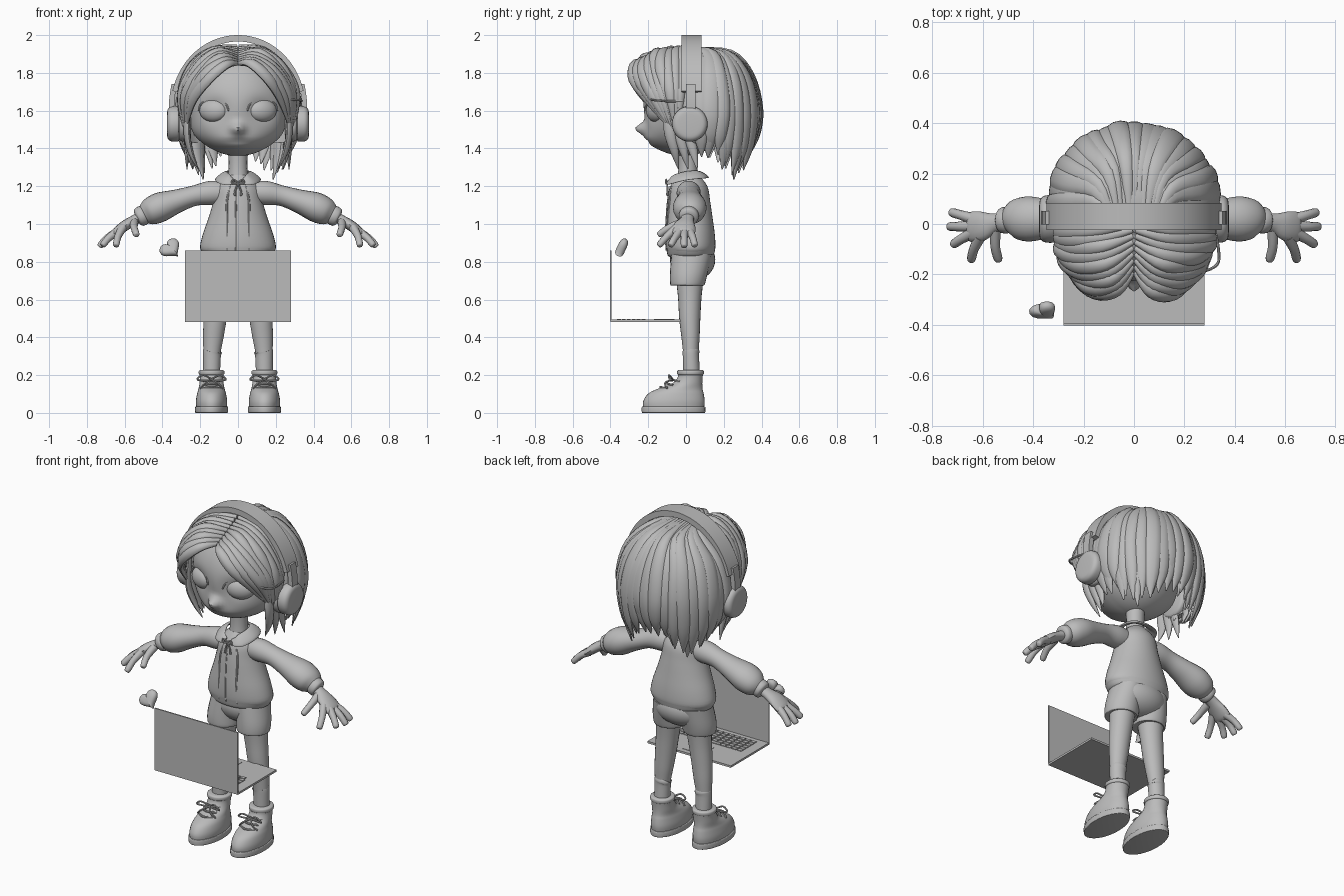
import bpy, bmesh, random
from math import sin, cos, pi, radians, sqrt, exp
from mathutils import Vector, Euler

random.seed(4)
if "Cube" in bpy.data.objects:
    bpy.data.objects.remove(bpy.data.objects["Cube"])

grey = bpy.data.materials.new("plain_grey")
grey.use_nodes = True
grey.diffuse_color = (0.5, 0.5, 0.5, 1)
grey.node_tree.nodes["Principled BSDF"].inputs["Base Color"].default_value = (0.5, 0.5, 0.5, 1)
SIDES = (("left", 1), ("right", -1))


def finish(name, bm, angle=40):
    bmesh.ops.recalc_face_normals(bm, faces=bm.faces)
    mesh = bpy.data.meshes.new(name)
    bm.to_mesh(mesh)
    bm.free()
    mesh.materials.append(grey)
    ob = bpy.data.objects.new(name, mesh)
    bpy.context.collection.objects.link(ob)
    bpy.ops.object.select_all(action="DESELECT")
    ob.select_set(True)
    bpy.context.view_layer.objects.active = ob
    bpy.ops.object.shade_smooth_by_angle(angle=radians(angle))


def spline(vals, steps):
    """Catmull-Rom resampling of a list of vectors."""
    out = []
    for i in range(len(vals) - 1):
        p0, p1, p2, p3 = (vals[max(0, min(len(vals) - 1, i + k))] for k in (-1, 0, 1, 2))
        for j in range(steps):
            t = j / steps
            out.append(p1 + (p2 - p0) * (t / 2) + (2 * p0 - 5 * p1 + 4 * p2 - p3) * (t * t / 2)
                       + (3 * p1 - p0 - 3 * p2 + p3) * (t ** 3 / 2))
    return out + [vals[-1]]


def sweep(name, pts, radii, side=1, steps=4, sides=16, ref=(0, 1, 0), centre=None, box=False, level=False):
    """Sweep an oval, box or level section; the second radius points along ref or away from centre."""
    pts = spline([Vector((p[0] * side, p[1], p[2])) for p in pts], steps)
    radii = [Vector(r) if isinstance(r, tuple) else Vector((r, r)) for r in radii]
    radii = spline(radii, steps)
    n = 4 if box else sides
    bm, rings = bmesh.new(), []
    for i, (p, r) in enumerate(zip(pts, radii)):
        t = (pts[min(i + 1, len(pts) - 1)] - pts[max(i - 1, 0)]).normalized()
        if level:
            t = Vector((0, 0, 1))
        up = p - Vector(centre) if centre else Vector(ref)
        up = (up - t * up.dot(t)).normalized()
        wide = t.cross(up)
        k = sqrt(2) if box else 1
        ring = []
        for j in range(n):
            a = 2 * pi * (j + 0.5 * box) / n
            ring.append(bm.verts.new(p + wide * (cos(a) * k * max(r[0], .001)) + up * (sin(a) * k * max(r[1], .001))))
        rings.append(ring)
    for a, b in zip(rings, rings[1:]):
        for j in range(n):
            bm.faces.new((a[j], a[(j + 1) % n], b[(j + 1) % n], b[j]))
    bm.faces.new(rings[0])
    bm.faces.new(rings[-1])
    finish(name, bm)


def ball(name, loc, size, rot=(0, 0, 0), shape=None, seg=32):
    """Ellipsoid, with an optional shaping function on its mesh."""
    bm = bmesh.new()
    bmesh.ops.create_uvsphere(bm, u_segments=seg, v_segments=seg // 2, radius=1)
    turn = Euler(rot).to_matrix()
    for v in bm.verts:
        v.co = turn @ (v.co * Vector(size)) + Vector(loc)
    if shape:
        shape(bm)
    finish(name, bm)


def box(name, lo, hi):
    mid = [(a + b) / 2 for a, b in zip(lo, hi)]
    bm = bmesh.new()
    bmesh.ops.create_cube(bm, size=1)
    for v in bm.verts:
        v.co = Vector([m + c * (b - a) for m, c, a, b in zip(mid, v.co, lo, hi)])
    finish(name, bm)


# Head with jaw, nose and mouth crease
def shape_face(bm):
    for v in bm.verts:
        x, y, z = v.co
        v.co.x *= 1 + .1 * exp(-((z - 1.46) / .08) ** 2)
        if y < 0:
            v.co.y -= 0.05 * exp(-((z - 1.43) / .065) ** 2 - (x / .15) ** 2)
            v.co.y -= 0.058 * exp(-((z - 1.505) / .03) ** 2 - (x / .034) ** 2)
            v.co.y += 0.012 * exp(-((z - 1.435) / .008) ** 2 - (x / .06) ** 2)
            v.co.y += 0.03 * exp(-((z - 1.6) / .06) ** 2 - ((abs(x) - .13) / .07) ** 2)


ball("head", (0, 0, 1.63), (.26, .225, .27), shape=shape_face, seg=96)
sweep("neck", [(0, .01, 1.2), (0, .01, 1.3), (0, .01, 1.42)], [.06, .05, .055])
for n, s in SIDES:
    ball(n + "_eye", (s * .13, -.16, 1.6), (.078, .045, .06), (0, 0, s * .4))
    lid = [(.13 + .08 * cos(a), -.18 + .04 * cos(a) + .012 * sin(a), 1.6 + .062 * sin(a))
           for a in [radians(d) for d in range(0, 181, 30)]]
    sweep(n + "_eyelid", lid, [.004, .005, .006, .006, .006, .005, .004], s, sides=8)


# Hair: cap, back locks, swept fringe and side locks
def open_face(bm):
    gone = [v for v in bm.verts if v.co.y < -.46 * (v.co.z - 1.4) or v.co.z < 1.41]
    bmesh.ops.delete(bm, geom=gone, context="VERTS")


MID = Vector((0, .09, 1.6))
ball("hair_cap", MID, (.31, .285, .335), shape=open_face, seg=48)


def on_hair(phi, theta, grow=1):
    return MID + Vector((.318 * cos(theta) * sin(phi), .292 * cos(theta) * cos(phi), .345 * sin(theta))) * grow


for layer, count, grow in ((0, 21, 1.0), (1, 12, .95)):
    for i in range(count):
        deg = -102 + 204 * i / (count - 1)
        phi = radians(deg)
        lift = grow + random.uniform(-.015, .022)
        path = [Vector((.1 * sin(phi), .03, 1.925 - .02 * layer))]
        path += [on_hair(phi + random.uniform(-.03, .03), radians(d), lift) for d in (60, 32, 2)]
        d = Vector((.318 * sin(phi), .292 * cos(phi), 0))
        # Locks are longest behind the ears and shorter at the nape
        drop = .21 + .13 * exp(-((abs(deg) - 48) / 24) ** 2) + random.uniform(-.03, .03)
        path += [MID + d * (.96 * lift) + Vector((0, 0, -.55 * drop)), MID + d * .84 * lift + Vector((0, 0, -drop))]
        w = random.uniform(.9, 1.2)
        sweep(f"hair_back_lock_{layer}_{i}", path,
              [(.014, .012), (.03 * w, .018), (.044 * w, .023), (.048 * w, .025), (.038 * w, .02), (.003, .003)],
              centre=MID, sides=10)

front = [(.005, -.19, 1.85), (.07, -.265, 1.845), (.16, -.275, 1.77), (.235, -.2, 1.66), (.27, -.1, 1.52)]
rear = [(.005, 0, 1.94), (.13, -.02, 1.915), (.235, -.03, 1.835), (.30, -.035, 1.69), (.295, -.04, 1.48)]
for n, s in SIDES:
    for k in range(9):
        t = k / 8
        path = [Vector(a).lerp(Vector(b), t) for a, b in zip(front, rear)]
        for j in (1, 2, 3):
            bulge = (path[j] - Vector((0, 0, 1.62))).normalized()
            path[j] += bulge * (.03 * sin(pi * t) + random.uniform(-.008, .008))
        sweep(f"{n}_fringe_lock_{k}", path,
              [(.012, .012), (.028, .022), (.034, .024), (.03, .02), (.004, .004)], s, 5, 10, centre=(0, 0, 1.62))
    for k in range(3):
        y = -.09 + .05 * k
        sweep(f"{n}_side_lock_{k}", [(.26, y, 1.66), (.272, y, 1.5), (.25 + .01 * k, y + .03, 1.38),
              (.21 + .03 * k, y + .05, 1.29)], [(.02, .012), (.03, .016), (.022, .014), (.002, .002)],
              s, centre=(0, 0, 1.5), sides=10)
sweep("stray_lock", [(.32, -.02, 1.65), (.335, -.1, 1.65), (.33, -.16, 1.655), (.27, -.188, 1.66), (.2, -.18, 1.67)],
      [.005, .006, .006, .005, .003], sides=8)

# Headphones
arch = [(.341 * cos(a), .03, 1.61 + .373 * sin(a)) for a in [radians(d) for d in range(14, 167, 8)]]
sweep("headphone_band", arch, [(.017, .053)] * len(arch), box=True)
for n, s in SIDES:
    sweep(n + "_headphone_arm", [(.338, .025, 1.74), (.35, .025, 1.66), (.352, .025, 1.58)],
          [(.014, .026)] * 3, s, box=True)
    for part, xs, rs in (("cushion", (.25, .262, .3, .312), (.075, .092, .092, .08)),
                         ("cup", (.314, .32, .355, .372, .376), (.088, .094, .092, .076, .05))):
        sweep(f"{n}_headphone_{part}", [(x, .02, 1.53) for x in xs], rs, s, sides=32)

# Jacket with front opening, hem, sleeves and cuffs
sweep("jacket", [(0, .025, .835), (0, .025, .87), (0, .022, .94), (0, .018, 1.03), (0, .015, 1.12),
      (0, .015, 1.2), (0, .012, 1.26)],
      [(.17, .115), (.2, .13), (.188, .131), (.157, .123), (.13, .113), (.112, .098), (.05, .055)], sides=40, level=True)
sweep("jacket_hem", [(0, .025, .825), (0, .025, .835), (0, .025, .87)], [(.16, .11), (.18, .122), (.2, .13)], sides=40)
for part, x, r in (("right_placket", -.058, .006), ("zip", -.01, .005), ("left_placket", .058, .006)):
    inset = abs(x) * .2
    sweep(part, [(x * .7, inset - .083, 1.2), (x, inset - .098, 1.12), (x, inset - .105, 1.03),
          (x, inset - .109, .94), (x, inset - .105, .86)], [r] * 5, sides=8)
for n, s in SIDES:
    sweep(n + "_sleeve", [(.05, .012, 1.165), (.14, .014, 1.165), (.23, .018, 1.15), (.32, .02, 1.122),
          (.41, .02, 1.09), (.47, .02, 1.062), (.505, .015, 1.045)],
          [.055, .064, (.054, .058), (.062, .072), (.078, .089), (.07, .078), .045], s, sides=24)
    sweep(n + "_cuff", [(.49, .015, 1.053), (.5, .015, 1.048), (.525, .015, 1.035), (.535, .015, 1.03)],
          [.04, .052, .05, .035], s, sides=24)
    sweep(n + "_collar", [(.022, -.092, 1.222), (.065, -.075, 1.235), (.09, 0, 1.255), (.065, .072, 1.262),
          (-.005, .092, 1.262)], [(.018, .006), (.036, .009), (.038, .009), (.036, .009), (.034, .009)],
          s, 6, centre=(0, .01, 1.13))
    # Neck bow
    sweep(n + "_bow_loop", [(0, -.1, 1.22), (.025, -.105, 1.235), (.03, -.105, 1.215), (0, -.1, 1.215)],
          [.005] * 4, s, sides=8)
    sweep(n + "_bow_tail", [(0, -.1, 1.215), (.014, -.098, 1.18), (.018, -.1, 1.15)], [.005, .005, .007], s, sides=8)

    # Hand and fingers
    sweep(n + "_palm", [(.5, .01, 1.045), (.55, .005, 1.02), (.6, -.008, .99), (.645, -.012, .955), (.66, -.012, .945)],
          [(.03, .036), (.027, .037), (.028, .058), (.024, .06), (.01, .045)], s)
    tips = (((.55, -.02, 1.01), (.55, -.09, .98), (.538, -.14, .945)),
            ((.61, -.05, .98), (.635, -.1, .935), (.645, -.14, .89)),
            ((.64, -.035, .96), (.685, -.06, .925), (.715, -.08, .89)),
            ((.645, -.008, .955), (.695, -.01, .925), (.73, -.01, .885)),
            ((.635, .02, .96), (.685, .035, .93), (.722, .046, .89)))
    for finger, path in zip(("thumb", "index", "middle", "ring", "little"), tips):
        end = Vector(path[-1]) + (Vector(path[-1]) - Vector(path[-2])) * .15
        sweep(f"{n}_{finger}_finger", [*path, end], [.023, .019, .017, .005], s, sides=10, ref=(0, 0, 1))

    # Shorts, legs and socks
    sweep(n + "_shorts_leg", [(.098, .008, .675), (.098, .008, .682), (.096, .015, .74), (.082, .03, .84)],
          [(.086, .084), (.094, .092), (.095, .1), (.09, .108)], s, sides=24, level=True)
    sweep(n + "_leg", [(.095, .02, .76), (.108, .02, .62), (.121, .02, .5), (.131, .024, .4), (.139, .026, .3),
          (.14, .03, .18)], [(.078, .08), (.067, .063), (.061, .056), (.054, .048), (.044, .04), (.042, .04)],
          s, sides=24)
    sweep(n + "_sock", [(.14, .03, .19), (.138, .026, .3), (.135, .026, .325), (.134, .025, .33)],
          [.044, (.047, .043), (.05, .045), (.045, .04)], s, sides=24)

    # Boot, sole and laces
    sweep(n + "_boot", [(.14, -.066, .02), (.14, -.064, .06), (.14, -.054, .1), (.14, -.034, .125), (.14, .006, .155),
          (.14, .022, .19), (.14, .024, .22)],
          [(.08, .16), (.083, .163), (.077, .148), (.07, .122), (.064, .08), (.062, .066), (.066, .068)],
          s, sides=32, level=True)
    sweep(n + "_boot_collar", [(.14, .024, z) for z in (.2, .205, .222, .228)],
          [(.06, .062), (.067, .07), (.067, .07), (.055, .06)], s, sides=32)
    sweep(n + "_sole", [(.14, -.066, z) for z in (0, .004, .03, .034)],
          [(.083, .163), (.087, .168), (.087, .168), (.082, .162)], s, sides=32)
    for k in range(3):
        y, z = -.135 + .036 * k, .137 + .018 * k
        sweep(f"{n}_lace_{k}", [(.095, y + .03, z - .008), (.14, y, z), (.185, y + .03, z - .008)], [.006] * 3, s, sides=8)
    for k in (-1, 1):
        sweep(f"{n}_lace_loop_{k}", [(.14, -.07, .178), (.14 + k * .045, -.09, .2), (.14 + k * .075, -.085, .175),
              (.14, -.07, .172)], [.005] * 4, s, sides=8)
        sweep(f"{n}_lace_end_{k}", [(.14, -.07, .175), (.14 + k * .03, -.11, .16), (.14 + k * .06, -.1, .13)],
              [.005] * 3, s, sides=8)
ball("shorts_seat", (0, .035, .81), (.172, .12, .11))

# Laptop
box("laptop_lid", (-.28, -.403, .49), (.28, -.395, .86))
box("laptop_base", (-.28, -.4, .482), (.28, -.03, .494))
for row in range(6):
    y, edge = -.365 + .026 * row, -.22
    while edge < .2:
        wide = .13 if row == 5 and abs(edge + .07) < .02 else .03
        box("laptop_key", (edge, y, .493), (min(edge + wide, .22), y + .02, .498))
        edge += wide + .007
box("laptop_touchpad", (-.07, -.17, .493), (.07, -.06, .496))

# Floating heart: stacked outlines swelling in the middle
bm, rings = bmesh.new(), []
tilt = Euler((radians(-25), 0, 0)).to_matrix() @ Euler((0, radians(-42), 0)).to_matrix()
tilt = Euler((radians(-25), 0, 0)).to_matrix() @ Euler((0, radians(-42), 0)).to_matrix()
for k in range(9):
    a = pi * (k + .4) / 8.8 - pi / 2
    grow = .0037 * sqrt(cos(a))
    ring = []
    for j in range(32):
        t = 2 * pi * j / 32
        x = 16 * sin(t) ** 3
        z = 13 * cos(t) - 4 * cos(2 * t) - 2 * cos(3 * t) - cos(4 * t) + 2
        p = Vector((x * grow, .024 * sin(a), z * grow))
        ring.append(bm.verts.new(tilt @ p + Vector((-.352, -.345, .865))))
    rings.append(ring)
for a, b in zip(rings, rings[1:]):
    for j in range(32):
        bm.faces.new((a[j], a[(j + 1) % 32], b[(j + 1) % 32], b[j]))
bm.faces.new(rings[0])
bm.faces.new(rings[-1])
finish("heart", bm)
